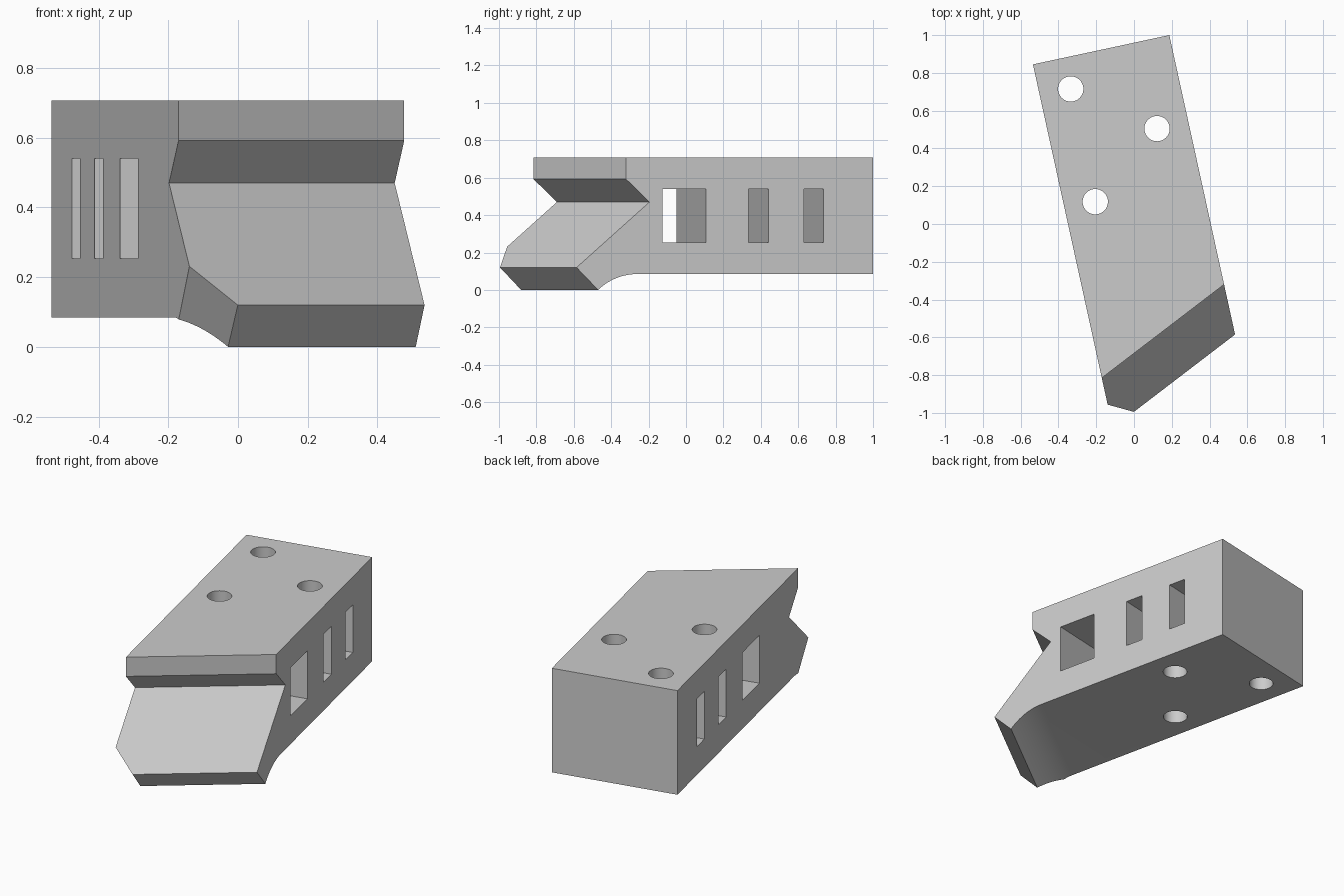
import bpy, bmesh, math
from mathutils import Vector, Matrix

cube = bpy.data.objects.get("Cube")
if cube:
    bpy.data.objects.remove(cube, do_unlink=True)

# One plain grey for everything
GREY = (0.6, 0.6, 0.6, 1)
grey = bpy.data.materials.new("light_grey")
grey.use_nodes = True
grey.diffuse_color = GREY
grey.node_tree.nodes["Principled BSDF"].inputs["Base Color"].default_value = GREY

TAPER = 0.2196                 # sideways drift of the block per unit of y
SKEW = 0.495                   # how far the front recedes across the width
TURN = -math.atan(-TAPER)      # turn of the block about z
BOTTOM, TOP = 0.085, 0.707


def right_side(y, z):
    return (0.187 + TAPER * (1 - y), y, z)


def left_side(y, z):
    return (-0.535 + TAPER * (0.845 - y), y, z)


def make_object(name, bm):
    bmesh.ops.recalc_face_normals(bm, faces=bm.faces)
    mesh = bpy.data.meshes.new(name)
    bm.to_mesh(mesh)
    bm.free()
    mesh.materials.append(grey)
    obj = bpy.data.objects.new(name, mesh)
    bpy.context.collection.objects.link(obj)
    return obj


# Side profile: stepped nose, then the hollow curve under it
nose = [(-0.32, TOP), (-0.32, 0.592), (-0.195, 0.47), (-0.585, 0.12)]
radius, steps = 0.302, 16
for i in range(steps + 1):
    a = math.radians(44) * (1 - i / steps)
    nose.append((-0.26 - radius * math.sin(a),
                 BOTTOM - radius * (1 - math.cos(a))))
nose[4] = (nose[4][0], 0.0)

# Skewed prism between the two sides
bm = bmesh.new()
rights = [right_side(1, BOTTOM), right_side(1, TOP)] + [right_side(y, z) for y, z in nose]
lefts = [left_side(0.845, BOTTOM), left_side(0.845, TOP)] + [left_side(y - SKEW, z) for y, z in nose]
rv = [bm.verts.new(p) for p in rights]
lv = [bm.verts.new(p) for p in lefts]
n = len(rv)
bm.faces.new(rv)
bm.faces.new(lv[::-1])
for i in range(n):
    j = (i + 1) % n
    bm.faces.new((rv[j], rv[i], lv[i], lv[j]))

# Chamfer on the sharp nose corner
corner = Vector((-0.14, -0.955, 0.23))
tip = Vector((0, -0.995, 0.12))
foot = Vector((-0.03, -0.88, 0))
normal = (tip - corner).cross(foot - corner)
if normal.y > 0:
    normal.negate()
bmesh.ops.bisect_plane(bm, geom=bm.verts[:] + bm.edges[:] + bm.faces[:],
                       plane_co=corner, plane_no=normal, clear_outer=True)
bmesh.ops.holes_fill(bm, edges=[e for e in bm.edges if e.is_boundary], sides=0)
block = make_object("block", bm)

cutters = []

# Vertical round holes
for x, y in [(-0.335, 0.715), (0.122, 0.505), (-0.205, 0.118)]:
    bm = bmesh.new()
    bmesh.ops.create_cone(bm, cap_ends=True, segments=48, radius1=0.067, radius2=0.067,
                          depth=2, matrix=Matrix.Translation((x, y, 0.4)))
    cutters.append(make_object("hole_cutter", bm))

# Slots through the full width, square to the sides
for y0, y1 in [(-0.125, 0.107), (0.333, 0.44), (0.632, 0.735)]:
    centre = Vector(right_side((y0 + y1) / 2, 0.397))
    length = (y1 - y0) * math.hypot(1, TAPER)
    bm = bmesh.new()
    bmesh.ops.create_cube(bm, size=1, matrix=Matrix.Translation(centre)
                          @ Matrix.Rotation(TURN, 4, 'Z')
                          @ Matrix.Diagonal((3, length, 0.286, 1)))
    cutters.append(make_object("slot_cutter", bm))

bpy.ops.object.select_all(action='DESELECT')
bpy.context.view_layer.objects.active = block
block.select_set(True)
for cutter in cutters:
    mod = block.modifiers.new("cut", 'BOOLEAN')
    mod.operation = 'DIFFERENCE'
    mod.solver = 'EXACT'
    mod.object = cutter
    bpy.ops.object.modifier_apply(modifier=mod.name)
    bpy.data.objects.remove(cutter, do_unlink=True)

bpy.ops.object.shade_smooth_by_angle(angle=math.radians(25))
